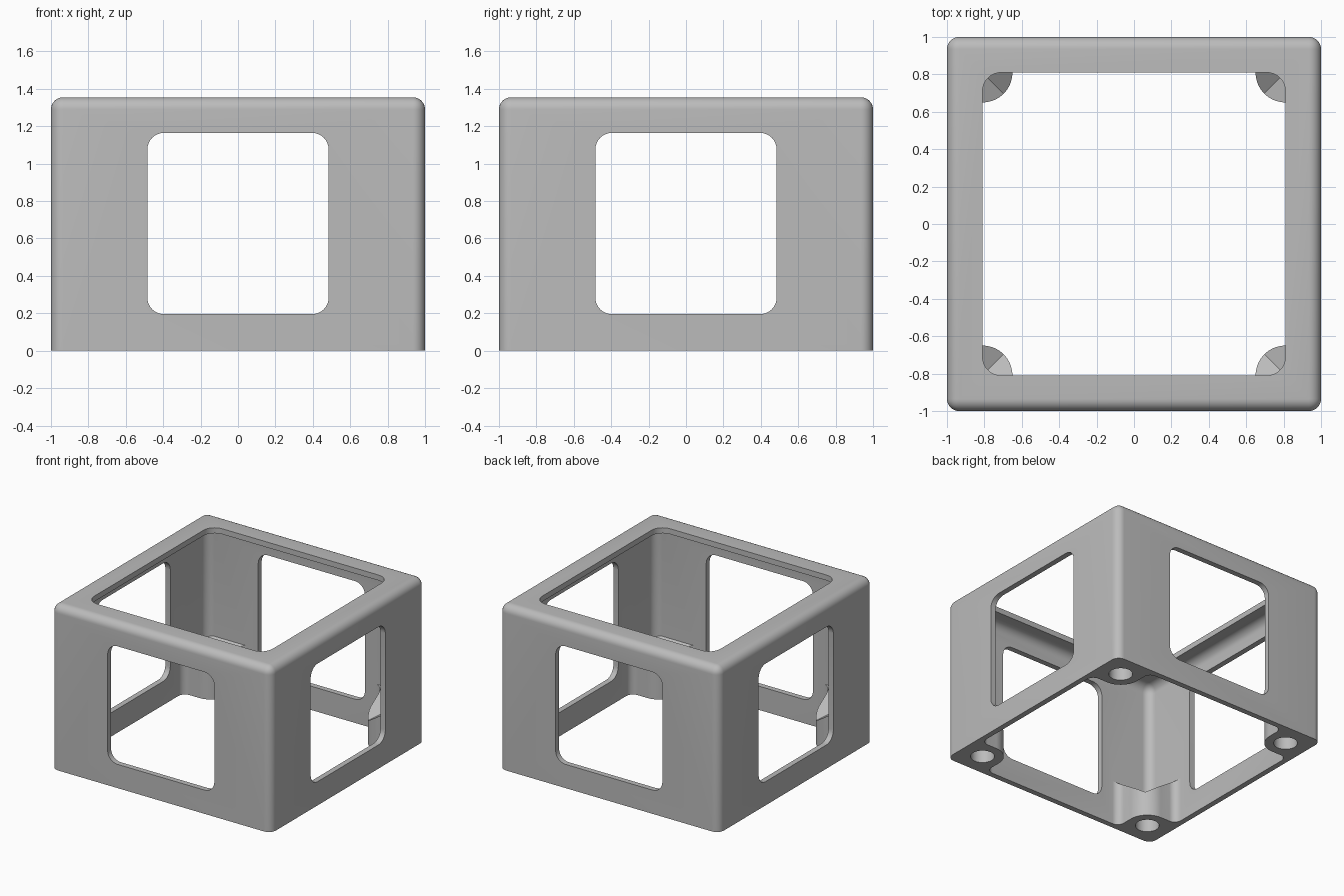
import bpy, bmesh, math
from mathutils import Matrix, Vector

cube = bpy.data.objects.get("Cube")
if cube:
    bpy.data.objects.remove(cube, do_unlink=True)

HEIGHT = 1.355
WALL = 0.045
INNER = 1 - WALL

grey = bpy.data.materials.new("plain grey")
grey.use_nodes = True
grey.diffuse_color = (0.5, 0.5, 0.5, 1)
grey.node_tree.nodes["Principled BSDF"].inputs["Base Color"].default_value = (0.5, 0.5, 0.5, 1)


def finish(name, bm):
    bmesh.ops.recalc_face_normals(bm, faces=bm.faces)
    mesh = bpy.data.meshes.new(name)
    bm.to_mesh(mesh)
    bm.free()
    mesh.materials.append(grey)
    obj = bpy.data.objects.new(name, mesh)
    bpy.context.collection.objects.link(obj)
    return obj


def rounded_box(name, size, centre, radius, pick):
    """Box whose edges chosen by pick(a, b) are rounded."""
    bm = bmesh.new()
    bmesh.ops.create_cube(bm, size=1, matrix=Matrix.Diagonal((*size, 1)))
    edges = [e for e in bm.edges if pick(e.verts[0].co, e.verts[1].co)]
    bmesh.ops.bevel(bm, geom=edges, offset=radius, segments=8, profile=0.5,
                    affect="EDGES", clamp_overlap=True)
    bmesh.ops.translate(bm, verts=bm.verts, vec=centre)
    return finish(name, bm)


def along(axis):
    return lambda a, b: abs(a[axis] - b[axis]) > 0.01


def not_bottom(a, b):
    return max(a.z, b.z) > 0


def combine(target, other, operation):
    mod = target.modifiers.new(other.name, "BOOLEAN")
    mod.operation = operation
    mod.solver = "EXACT"
    mod.object = other
    bpy.ops.object.select_all(action="DESELECT")
    bpy.context.view_layer.objects.active = target
    target.select_set(True)
    bpy.ops.object.modifier_apply(modifier=mod.name)
    bpy.data.objects.remove(other, do_unlink=True)


def arc(cx, cy, r, start, end, steps=8):
    angles = [math.radians(start + (end - start) * i / steps) for i in range(steps + 1)]
    return [(cx + r * math.cos(a), cy + r * math.sin(a)) for a in angles]


POST, POST_R, FLARE = 0.81, 0.16, 0.06


def corner_post(sx, sy):
    """Screw post flared into both walls, with a valley-shaped sloping top."""
    edge, buried = POST - POST_R, INNER + 0.015
    half = [(buried, buried), (edge - FLARE, buried)]
    half += arc(edge - FLARE, INNER - FLARE, FLARE, 90, 0)
    half += arc(POST, POST, POST_R, 180, 225)
    outline = half + [(y, x) for x, y in reversed(half[1:-1])]
    bm = bmesh.new()
    low = [bm.verts.new((x * sx, y * sy, 0)) for x, y in outline]
    high = [bm.verts.new((x * sx, y * sy, 0.2 + 0.66 * (max(x, y) - 0.697)))
            for x, y in outline]
    n, mid = len(outline), len(half) - 1
    bm.faces.new(low)
    bm.faces.new(high[:mid + 1])
    bm.faces.new(high[mid:] + high[:1])
    for i in range(n):
        j = (i + 1) % n
        bm.faces.new((low[i], low[j], high[j], high[i]))
    return finish("corner_post", bm)


# Rounded shell, hollow and open underneath
frame = rounded_box("housing_frame", (2, 2, HEIGHT), (0, 0, HEIGHT / 2), 0.065, not_bottom)
cavity = rounded_box("cavity", (2 * INNER, 2 * INNER, HEIGHT),
                     (0, 0, HEIGHT / 2 - WALL), 0.07, not_bottom)
combine(frame, cavity, "DIFFERENCE")

# Top opening and the windows through both pairs of walls
combine(frame, rounded_box("top_opening", (1.62, 1.62, 0.6), (0, 0, HEIGHT), 0.1, along(2)),
        "DIFFERENCE")
combine(frame, rounded_box("front_windows", (0.97, 3, 0.97), (0, 0, 0.68), 0.09, along(1)),
        "DIFFERENCE")
combine(frame, rounded_box("side_windows", (3, 0.97, 0.97), (0, 0, 0.68), 0.09, along(0)),
        "DIFFERENCE")

# Corner posts with blind screw holes
for sx in (-1, 1):
    for sy in (-1, 1):
        combine(frame, corner_post(sx, sy), "UNION")
        bm = bmesh.new()
        bmesh.ops.create_cone(bm, cap_ends=True, segments=32, radius1=0.09, radius2=0.09,
                              depth=0.32, matrix=Matrix.Translation(Vector((sx * POST, sy * POST, 0))))
        combine(frame, finish("screw_hole", bm), "DIFFERENCE")

bpy.ops.object.select_all(action="DESELECT")
frame.select_set(True)
bpy.context.view_layer.objects.active = frame
bpy.ops.object.shade_smooth_by_angle(angle=math.radians(25))
